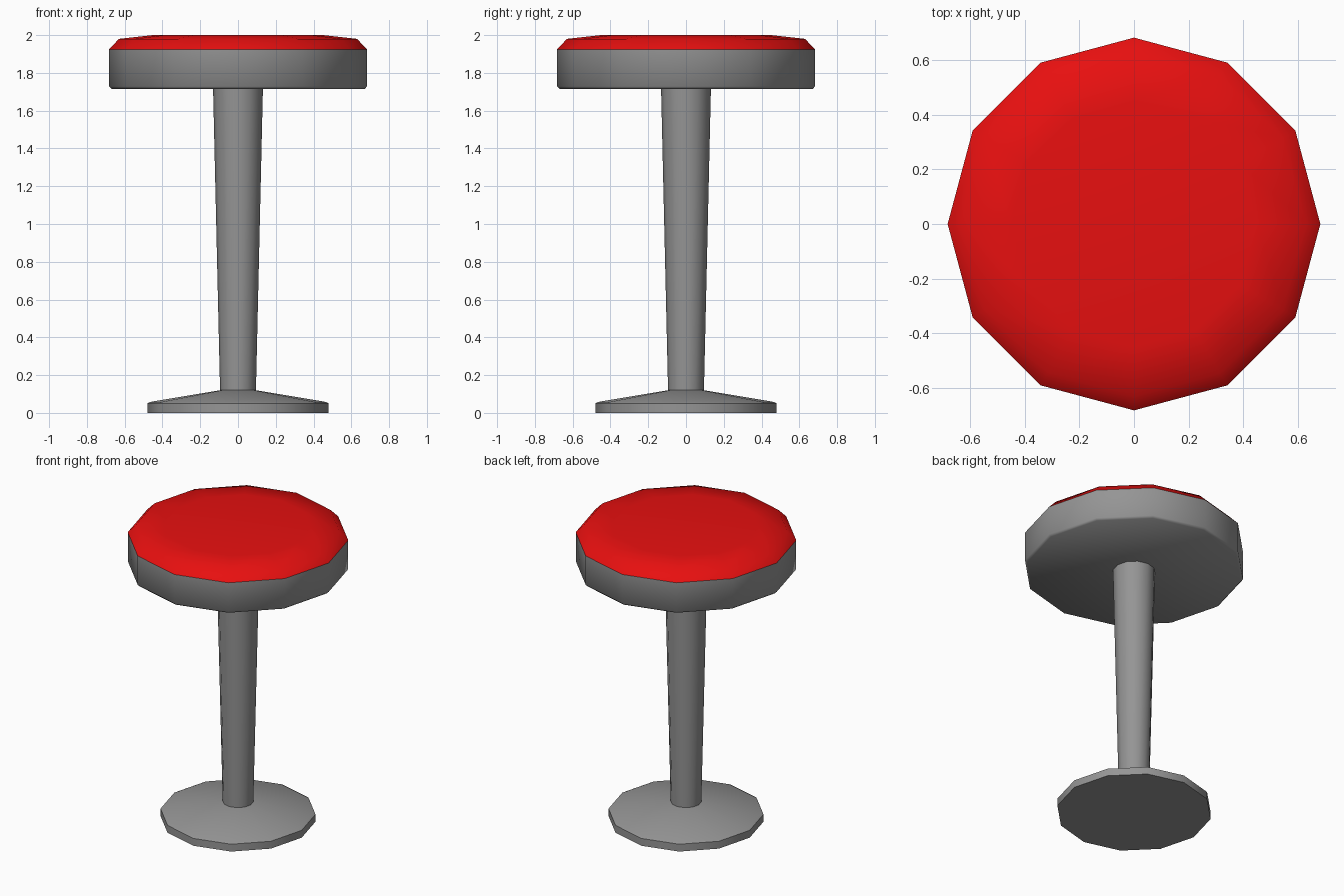
import bpy, bmesh, math

if "Cube" in bpy.data.objects:
    bpy.data.objects.remove(bpy.data.objects["Cube"])

SIDES = 12


def material(name, rgb):
    m = bpy.data.materials.new(name)
    m.diffuse_color = (*rgb, 1)
    m.use_nodes = True
    m.node_tree.nodes["Principled BSDF"].inputs["Base Color"].default_value = m.diffuse_color
    return m


metal = material("grey metal", (0.30, 0.30, 0.30))
red = material("red vinyl", (0.80, 0.005, 0.005))


def lathe(name, profile, mat, cap_bottom=True, cap_top=True, angle=50):
    """Turn a list of (radius, height) points around the z axis."""
    bm = bmesh.new()
    rings = []
    for r, z in profile:
        rings.append([bm.verts.new((r * math.cos(math.tau * i / SIDES),
                                    r * math.sin(math.tau * i / SIDES), z))
                      for i in range(SIDES)])
    for lo, hi in zip(rings, rings[1:]):
        for i in range(SIDES):
            j = (i + 1) % SIDES
            bm.faces.new((lo[i], lo[j], hi[j], hi[i]))
    if cap_bottom:
        bm.faces.new(rings[0][::-1])
    if cap_top:
        bm.faces.new(rings[-1])
    me = bpy.data.meshes.new(name)
    bm.to_mesh(me)
    bm.free()
    me.materials.append(mat)
    ob = bpy.data.objects.new(name, me)
    bpy.context.collection.objects.link(ob)
    bpy.ops.object.select_all(action='DESELECT')
    ob.select_set(True)
    bpy.context.view_layer.objects.active = ob
    bpy.ops.object.shade_smooth_by_angle(angle=math.radians(angle))
    return ob


# Foot: thin rim with a shallow cone on top
lathe("base", [(0.48, 0), (0.48, 0.05), (0.465, 0.058), (0.095, 0.12)], metal)

# Tapered column, wider under the seat
lathe("column", [(0.095, 0.12), (0.132, 1.72)], metal, False, False)

# Seat rim with a small bevelled lower edge
lathe("seat_rim", [(0.67, 1.715), (0.683, 1.728), (0.683, 1.925)], metal, cap_top=False)

# Padded cushion
lathe("cushion", [(0.683, 1.925), (0.63, 1.98), (0.45, 2.0)], red, cap_bottom=False)
